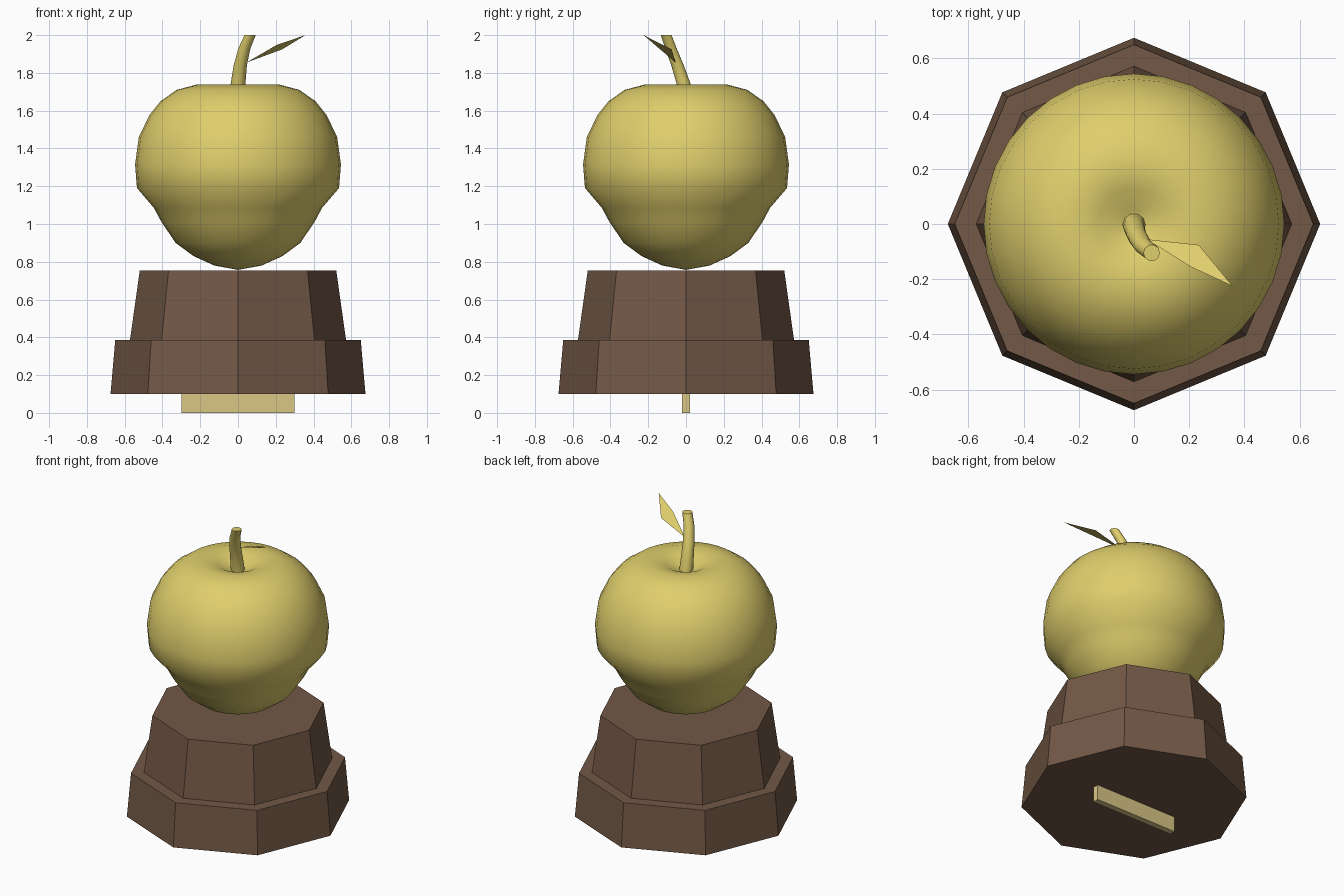
import bpy, bmesh, math

if "Cube" in bpy.data.objects:
    bpy.data.objects.remove(bpy.data.objects["Cube"])


def material(name, rgb):
    m = bpy.data.materials.new(name)
    m.diffuse_color = (*rgb, 1)
    m.use_nodes = True
    m.node_tree.nodes["Principled BSDF"].inputs["Base Color"].default_value = m.diffuse_color
    return m


GOLD = material("gold yellow", (0.74, 0.62, 0.15))
BROWN = material("wood brown", (0.17, 0.098, 0.061))
TAN = material("pale tan", (0.70, 0.57, 0.24))


def finish(bm, name, mat, smooth=None):
    bmesh.ops.recalc_face_normals(bm, faces=bm.faces)
    me = bpy.data.meshes.new(name)
    bm.to_mesh(me)
    bm.free()
    me.materials.append(mat)
    ob = bpy.data.objects.new(name, me)
    bpy.context.collection.objects.link(ob)
    if smooth:
        bpy.ops.object.select_all(action='DESELECT')
        ob.select_set(True)
        bpy.context.view_layer.objects.active = ob
        bpy.ops.object.shade_smooth_by_angle(angle=math.radians(smooth))
    return ob


def loft(name, rings, sides, mat, smooth=None):
    """Stack of horizontal rings (x, y, z, radius); radius 0 makes a pole."""
    bm = bmesh.new()
    loops = []
    for x, y, z, r in rings:
        if r == 0:
            loops.append([bm.verts.new((x, y, z))] * sides)
        else:
            loops.append([bm.verts.new((x + r * math.cos(a), y + r * math.sin(a), z))
                          for a in (math.tau * i / sides for i in range(sides))])
    for lo, hi in zip(loops, loops[1:]):
        for i in range(sides):
            j = (i + 1) % sides
            bm.faces.new(dict.fromkeys((lo[i], lo[j], hi[j], hi[i])))
    if rings[0][3]:
        bm.faces.new(loops[0])
    if rings[-1][3]:
        bm.faces.new(loops[-1])
    return finish(bm, name, mat, smooth)


# Octagonal two-step plinth
loft("lower_plinth", [(0, 0, 0.10, 0.675), (0, 0, 0.385, 0.65)], 8, BROWN)
loft("upper_plinth", [(0, 0, 0.385, 0.572), (0, 0, 0.755, 0.52)], 8, BROWN)

# Tab under the plinth
bm = bmesh.new()
bmesh.ops.create_cube(bm, size=1)
bmesh.ops.scale(bm, vec=(0.6, 0.04, 0.11), verts=bm.verts)
bmesh.ops.translate(bm, vec=(0, 0, 0.055), verts=bm.verts)
finish(bm, "base_tab", TAN)

# Apple body, turned from a profile with a dimple on top
profile = [(0, 0.757), (0.125, 0.78), (0.235, 0.83), (0.33, 0.90), (0.405, 1.01),
           (0.445, 1.085), (0.535, 1.19), (0.545, 1.315), (0.525, 1.46),
           (0.47, 1.575), (0.41, 1.65), (0.325, 1.71), (0.22, 1.738),
           (0.13, 1.72), (0.05, 1.68), (0, 1.665)]
loft("apple_body", [(0, 0, z, r) for r, z in profile], 32, GOLD, 60)

# Curved stem
loft("stem", [(0, 0, 1.66, 0.042), (0, -0.012, 1.74, 0.039), (0.012, -0.045, 1.84, 0.035),
              (0.034, -0.08, 1.93, 0.032), (0.064, -0.105, 2.0, 0.030)], 10, GOLD, 50)

# Leaf
bm = bmesh.new()
bm.faces.new([bm.verts.new(p) for p in ((0.045, -0.055, 1.855), (0.205, -0.155, 1.948),
                                        (0.357, -0.225, 2.0), (0.235, -0.076, 1.925))])
leaf = finish(bm, "leaf", GOLD)
if leaf.data.polygons[0].normal.z < 0:
    leaf.data.flip_normals()
